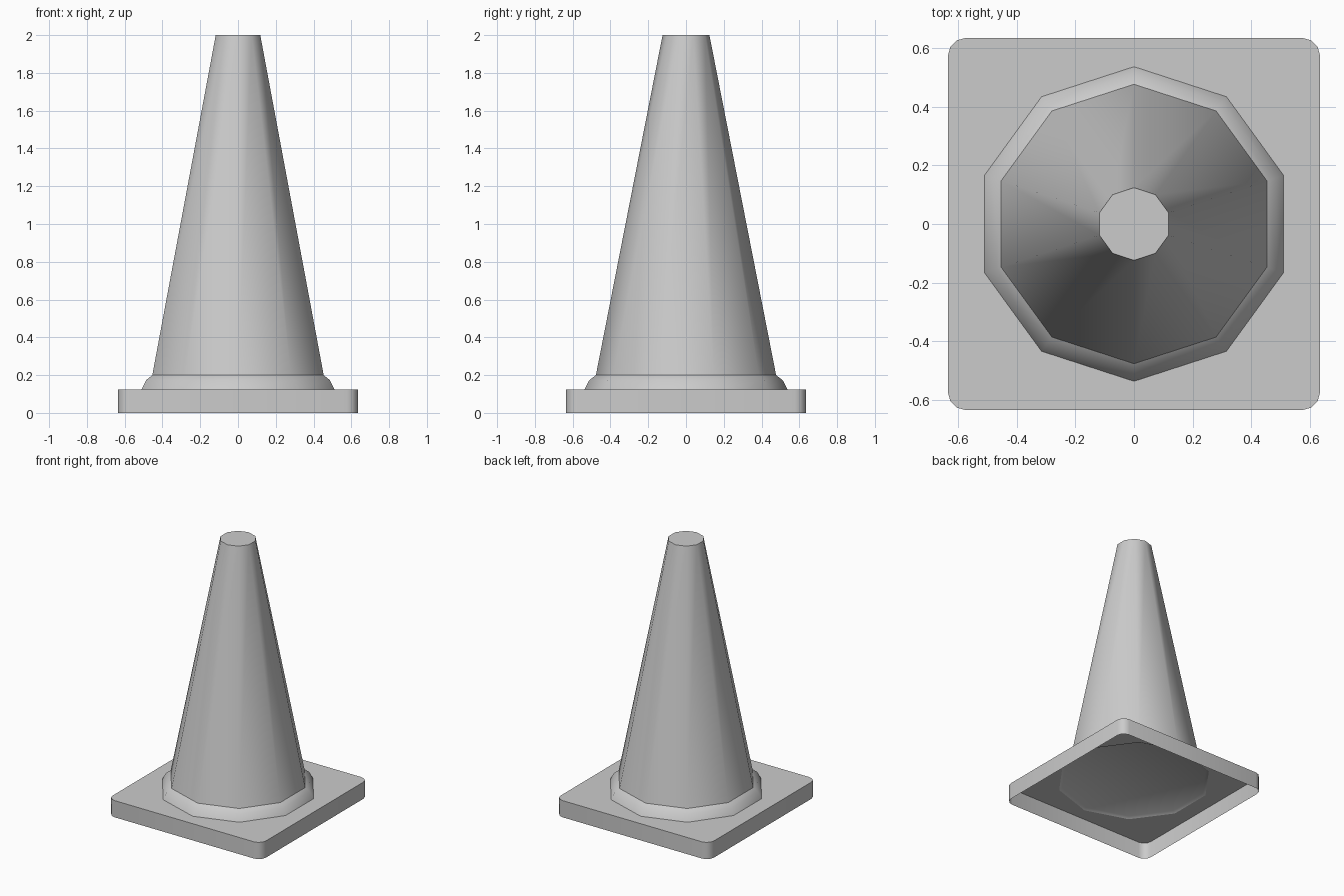
import bpy, bmesh
from math import sin, cos, pi, radians

if "Cube" in bpy.data.objects:
    bpy.data.objects.remove(bpy.data.objects["Cube"])

SIDES = 10


def decagon(bm, r, z):
    """Loop of vertices with a corner pointing along +y."""
    return [bm.verts.new((r * cos(pi / 2 + 2 * pi * i / SIDES),
                          r * sin(pi / 2 + 2 * pi * i / SIDES), z)) for i in range(SIDES)]


def bridge(bm, low, high):
    n = len(low)
    for i in range(n):
        j = (i + 1) % n
        bm.faces.new((low[i], low[j], high[j], high[i]))


def finish(bm, name):
    mesh = bpy.data.meshes.new(name)
    bm.to_mesh(mesh)
    bm.free()
    obj = bpy.data.objects.new(name, mesh)
    bpy.context.collection.objects.link(obj)
    bpy.ops.object.select_all(action='DESELECT')
    obj.select_set(True)
    bpy.context.view_layer.objects.active = obj
    bpy.ops.object.shade_smooth_by_angle(angle=radians(40))
    return obj


def lathe(name, profile, cap_top=False):
    bm = bmesh.new()
    loops = [decagon(bm, r, z) for r, z in profile]
    for low, high in zip(loops, loops[1:]):
        bridge(bm, low, high)
    if cap_top:
        bm.faces.new(loops[-1])
    return finish(bm, name)


# Tapered cone body, closed at the tip
lathe("cone_body", [(0.477, 0.2), (0.124, 2.0)], cap_top=True)

# Rounded collar where the cone meets the base
lathe("collar", [(0.537, 0.125), (0.512, 0.173), (0.477, 0.2)])

# Shallow recessed panel under the cone
panel = lathe("underside_panel", [(0.537, 0.125), (0.515, 0.137)], cap_top=True)
panel.data.flip_normals()

# Square base with rounded corners: open underneath, hole under the collar
HALF, CORNER, STEPS, TOP = 0.635, 0.06, 3, 0.125
bm = bmesh.new()
outline = []
for q in range(4):
    mid = pi / 4 + q * pi / 2
    cx = (HALF - CORNER) * (1 if cos(mid) > 0 else -1)
    cy = (HALF - CORNER) * (1 if sin(mid) > 0 else -1)
    for s in range(STEPS + 1):
        a = q * pi / 2 + s * pi / 2 / STEPS
        outline.append((cx + CORNER * cos(a), cy + CORNER * sin(a)))
low = [bm.verts.new((x, y, 0)) for x, y in outline]
high = [bm.verts.new((x, y, TOP)) for x, y in outline]
bridge(bm, low, high)
hole = decagon(bm, 0.537, TOP)
edges = [bm.edges.get((high[i - 1], high[i])) for i in range(len(high))]
edges += [bm.edges.new((hole[i - 1], hole[i])) for i in range(SIDES)]
bmesh.ops.triangle_fill(bm, use_beauty=True, use_dissolve=False,
                        edges=edges, normal=(0, 0, 1))
finish(bm, "base_plate")
